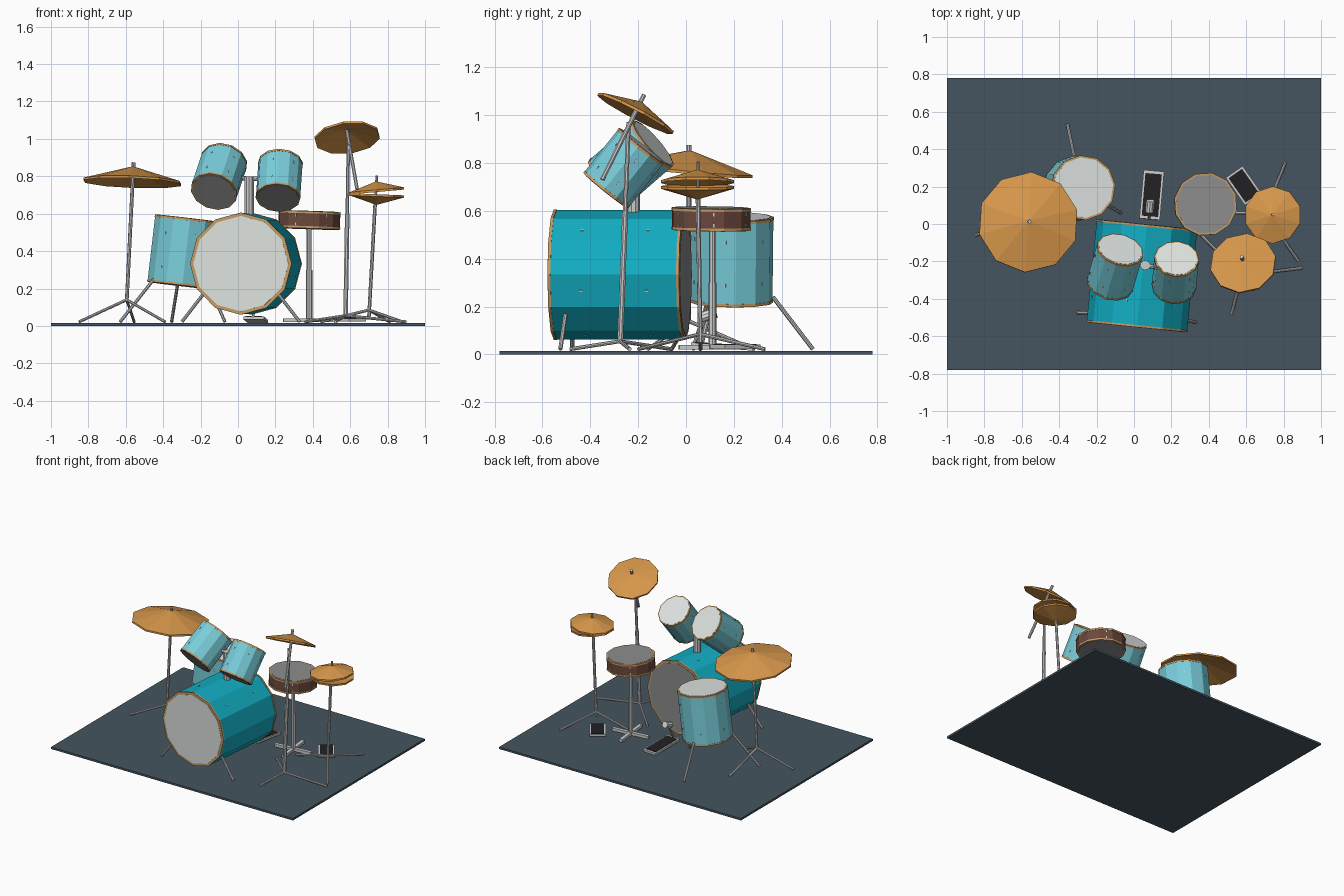
import bpy, bmesh, math
from mathutils import Vector, Matrix

if "Cube" in bpy.data.objects:
    bpy.data.objects.remove(bpy.data.objects["Cube"])


def material(name, r, g, b):
    m = bpy.data.materials.new(name)
    m.diffuse_color = (r, g, b, 1)
    m.use_nodes = True
    m.node_tree.nodes["Principled BSDF"].inputs["Base Color"].default_value = m.diffuse_color
    return m


TEAL = material("teal", 0.006, 0.42, 0.55)
AQUA = material("aqua", 0.19, 0.62, 0.71)
WOOD = material("tan_wood", 0.55, 0.33, 0.13)
BROWN = material("brown_wood", 0.15, 0.065, 0.045)
BRASS = material("brass", 0.68, 0.31, 0.07)
WHITE = material("white_skin", 0.72, 0.76, 0.74)
GREY = material("grey_skin", 0.27, 0.27, 0.27)
DARK = material("dark_rubber", 0.015, 0.015, 0.017)
FLOOR = material("floor_slate", 0.06, 0.09, 0.115)


def finish(name, bm, mat=None, mw=None):
    me = bpy.data.meshes.new(name)
    bmesh.ops.recalc_face_normals(bm, faces=bm.faces)
    bm.to_mesh(me)
    bm.free()
    ob = bpy.data.objects.new(name, me)
    bpy.context.collection.objects.link(ob)
    if mat:
        me.materials.append(mat)
    if mw:
        ob.matrix_world = mw
    return ob


def frame(origin, axis):
    q = Vector(axis).to_track_quat('Z', 'Y')
    return Matrix.Translation(Vector(origin)) @ q.to_matrix().to_4x4()


def rod(name, a, b, r=0.009, mat=None, sides=8):
    a, b = Vector(a), Vector(b)
    bm = bmesh.new()
    bmesh.ops.create_cone(bm, cap_ends=True, segments=sides, radius1=r, radius2=r, depth=(b - a).length)
    return finish(name, bm, mat, frame((a + b) / 2, b - a))


def box(name, loc, size, angle=0, mat=None, pitch=0):
    bm = bmesh.new()
    bmesh.ops.create_cube(bm, size=1, matrix=Matrix.Diagonal((*size, 1)))
    mw = Matrix.Translation(loc) @ Matrix.Rotation(angle, 4, 'Z') @ Matrix.Rotation(pitch, 4, 'X')
    return finish(name, bm, mat, mw)


def drum(name, a, b, r, shell, skin_a, skin_b, lugs=6):
    a, b = Vector(a), Vector(b)
    d = (b - a).normalized()
    rod(name + "_shell", a + d * 0.004, b - d * 0.004, r, shell, 12)
    # Hoop and skin at each end
    for end, out, skin in ((a, -d, skin_a), (b, d, skin_b)):
        rod(name + "_hoop", end - out * 0.012, end, r * 1.012, WOOD, 12)
        rod(name + "_skin", end - out * 0.003, end + out * 0.002, r * 0.945, skin, 12)
    # Small lugs on alternate facets
    length = (b - a).length
    bm = bmesh.new()
    for i in range(lugs):
        turn = Matrix.Rotation(2 * math.pi * i / lugs + math.pi / 12, 4, 'Z')
        for t in (0.25, 0.75):
            place = turn @ Matrix.Translation((r * 0.966, 0, length * t))
            bmesh.ops.create_cube(bm, size=1, matrix=place @ Matrix.Diagonal((0.006, 0.006, 0.014, 1)))
    finish(name + "_lugs", bm, None, frame(a, d))


def cymbal(name, loc, axis, r, h, sides=10):
    # Low cone with a thin rim, hollow underneath
    bm = bmesh.new()
    t = 0.012
    rings = []
    for z in (0, -t):
        rings.append([bm.verts.new((r * math.cos(2 * math.pi * i / sides),
                                    r * math.sin(2 * math.pi * i / sides), z)) for i in range(sides)])
    top, low = bm.verts.new((0, 0, h)), bm.verts.new((0, 0, h - t))
    for i in range(sides):
        j = (i + 1) % sides
        bm.faces.new((rings[0][i], rings[0][j], top))
        bm.faces.new((rings[1][j], rings[1][i], low))
        bm.faces.new((rings[1][i], rings[1][j], rings[0][j], rings[0][i]))
    finish(name, bm, BRASS, frame(loc, axis))


def tripod(name, hub, tips):
    for x, y in tips:
        rod(name + "_leg", hub, (x, y, 0.022), 0.008)


def pedal(name, x, y, angle, w, l, pitch):
    box(name + "_frame", (x, y, 0.033), (w, l, 0.016), angle, None, pitch)
    box(name + "_pad", (x, y, 0.040), (w * 0.8, l * 0.88, 0.008), angle, DARK, pitch)


# Floor mat
box("floor_mat", (0, 0, 0.0075), (2, 1.56, 0.015), 0, FLOOR)

# Bass drum with spurs and tom mount
drum("bass_drum", (0.015, -0.552, 0.333), (0.07, -0.003, 0.333), 0.27, TEAL, WHITE, GREY)
rod("bass_spur_left", (-0.17, -0.475, 0.19), (-0.30, -0.475, 0.022), 0.009)
rod("bass_spur_right", (0.20, -0.50, 0.19), (0.33, -0.525, 0.022), 0.009)
rod("tom_mount_post", (0.06, -0.22, 0.57), (0.06, -0.22, 0.80), 0.027, None, 10)
rod("tom_mount_bar_left", (0.07, -0.215, 0.785), (-0.06, -0.22, 0.80), 0.012)
rod("tom_mount_bar_right", (0.05, -0.215, 0.785), (0.18, -0.25, 0.79), 0.012)

# Rack toms and floor tom
drum("left_tom", (-0.129, -0.324, 0.718), (-0.074, -0.137, 0.881), 0.126, AQUA, GREY, WHITE)
drum("right_tom", (0.214, -0.335, 0.685), (0.227, -0.186, 0.872), 0.119, AQUA, GREY, WHITE)
drum("floor_tom", (-0.314, 0.19, 0.217), (-0.272, 0.194, 0.575), 0.172, AQUA, GREY, WHITE)
for top, foot in (((-0.32, 0.363, 0.24), (-0.355, 0.53, 0.022)),
                  ((-0.16, 0.11, 0.23), (-0.07, 0.06, 0.022)),
                  ((-0.45, 0.10, 0.25), (-0.63, 0.03, 0.022))):
    rod("floor_tom_leg", top, foot, 0.009)

# Snare drum on a pedestal with crossed feet
drum("snare_drum", (0.38, 0.105, 0.52), (0.383, 0.106, 0.612), 0.168, BROWN, GREY, GREY)
rod("snare_pole", (0.38, 0.11, 0.02), (0.38, 0.11, 0.52), 0.013)
rod("snare_pole_sleeve", (0.38, 0.11, 0.02), (0.38, 0.11, 0.30), 0.017)
for a in (0.1, 0.1 + math.pi / 2):
    box("snare_foot", (0.38, 0.11, 0.03), (0.28, 0.026, 0.02), a)

# Large cymbal and stand
cymbal("large_cymbal", (-0.565, 0.010, 0.776), (0.04, 0.10, 1), 0.27, 0.078)
rod("large_cymbal_pole", (-0.595, 0.01, 0.13), (-0.558, 0.013, 0.875), 0.010)
tripod("large_cymbal", (-0.595, 0.01, 0.14), ((-0.85, -0.06), (-0.555, 0.28), (-0.39, -0.16)))

# Tilted cymbal on a boom stand
cymbal("tilted_cymbal", (0.583, -0.208, 1.012), (-0.10, 0.46, 0.88), 0.178, 0.05)
rod("boom_arm", (0.575, -0.175, 1.085), (0.637, -0.35, 0.73), 0.010)
rod("boom_pole", (0.575, -0.275, 0.045), (0.590, -0.24, 0.97), 0.010)
rod("boom_pole_sleeve", (0.575, -0.275, 0.045), (0.584, -0.254, 0.60), 0.013)
tripod("boom_stand", (0.575, -0.275, 0.055), ((0.90, -0.235), (0.52, -0.485), (0.36, -0.06)))

# Paired cymbals and stand
cymbal("upper_pair_cymbal", (0.742, 0.048, 0.728), (-0.09, 0, 1), 0.153, 0.045)
cymbal("lower_pair_cymbal", (0.742, 0.048, 0.692), (-0.04, 0, -1), 0.153, 0.045)
rod("pair_rod", (0.732, 0.05, 0.60), (0.742, 0.05, 0.805), 0.007)
rod("pair_pole", (0.70, 0.06, 0.05), (0.733, 0.05, 0.65), 0.010)
tripod("pair_stand", (0.70, 0.06, 0.085), ((0.81, 0.33), (0.88, -0.20), (0.44, 0.06)))
pedal("pair_pedal", 0.587, 0.205, math.radians(35), 0.11, 0.18, 0)

# Bass pedal and beater
pedal("bass_pedal", 0.095, 0.155, math.radians(-5), 0.11, 0.26, math.radians(-4))
rod("beater_arm", (0.08, 0.03, 0.04), (0.085, 0.09, 0.165), 0.007)
rod("beater", (0.082, 0.065, 0.155), (0.088, 0.125, 0.175), 0.023, WHITE, 10)
